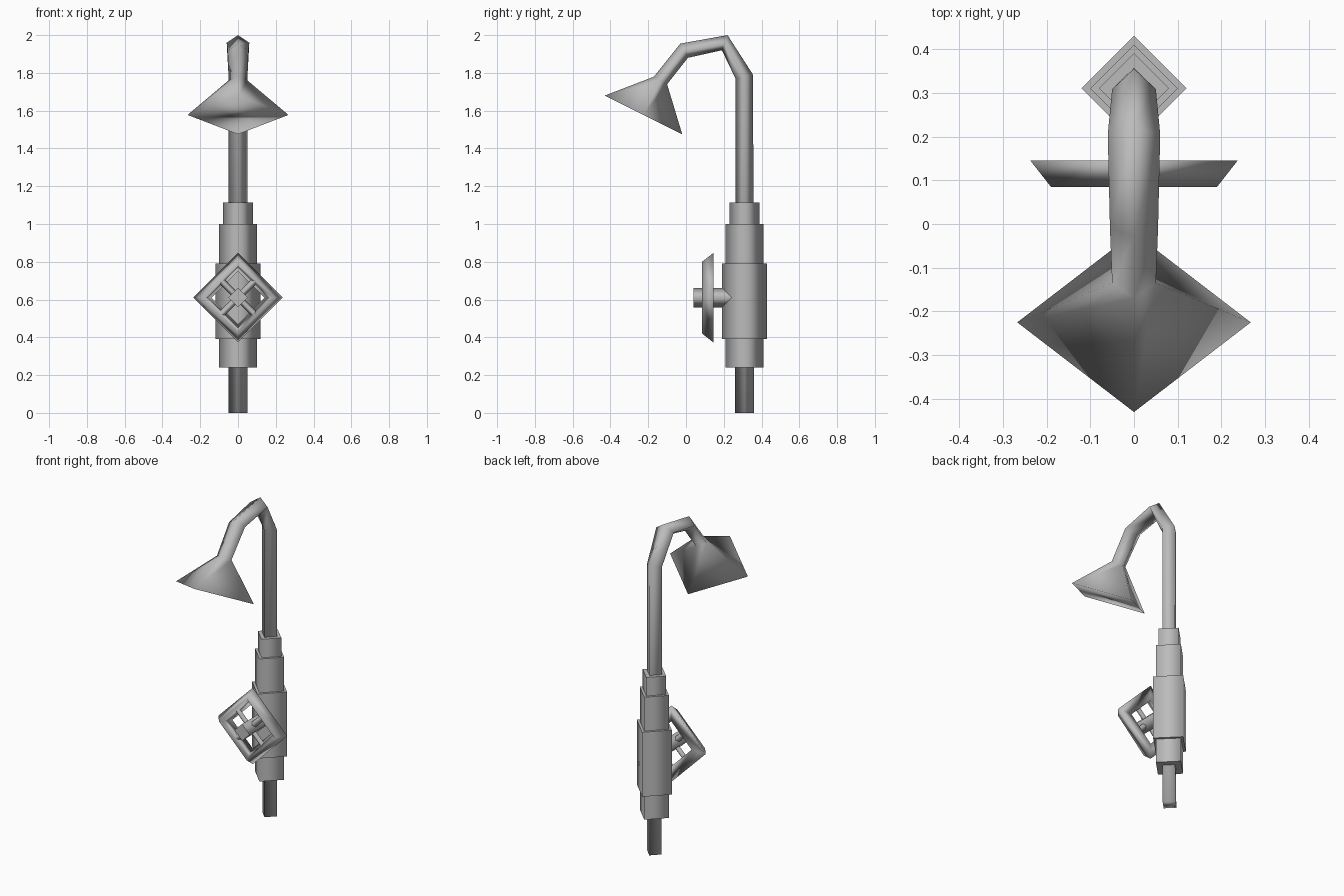
import bpy, bmesh, math
from mathutils import Vector

cube = bpy.data.objects.get("Cube")
if cube:
    bpy.data.objects.remove(cube, do_unlink=True)

metal = bpy.data.materials.new("grey_metal")
metal.use_nodes = True
GREY = (0.5, 0.5, 0.5, 1)
metal.diffuse_color = GREY
metal.node_tree.nodes["Principled BSDF"].inputs["Base Color"].default_value = GREY

POST_Y, WHEEL_Z = 0.31, 0.61


def loft(name, rings, closed=False, crisp_caps=True):
    """Bridge equal rings of points; cap the ends unless the rings form a loop."""
    bm = bmesh.new()
    loops = [[bm.verts.new(p) for p in ring] for ring in rings]
    n = len(loops[0])
    pairs = list(zip(loops, loops[1:]))
    if closed:
        pairs.append((loops[-1], loops[0]))
    for a, b in pairs:
        for i in range(n):
            j = (i + 1) % n
            bm.faces.new((a[i], a[j], b[j], b[i])).smooth = True
    if not closed:
        for end in (loops[0], loops[-1]):
            cap = bm.faces.new(end)
            cap.smooth = not crisp_caps
            for edge in cap.edges:
                edge.smooth = not crisp_caps
    bmesh.ops.recalc_face_normals(bm, faces=bm.faces)
    mesh = bpy.data.meshes.new(name)
    bm.to_mesh(mesh)
    bm.free()
    mesh.materials.append(metal)
    obj = bpy.data.objects.new(name, mesh)
    bpy.context.collection.objects.link(obj)
    return obj


def diamond(centre, u, v):
    c, u, v = Vector(centre), Vector(u), Vector(v)
    return [c + u, c + v, c - u, c - v]


def side_ring(outer, inner, half):
    """Diamond across the centre plane, from its outer and inner (y, z) corners."""
    o, i = Vector((0, *outer)), Vector((0, *inner))
    return diamond((o + i) / 2, (half, 0, 0), (o - i) / 2)


# Post, bent arm and flared head in one sweep
loft("post_arm_and_shower_head", [
    side_ring((0.36, 0), (0.26, 0), 0.05),
    side_ring((0.355, 1.79), (0.262, 1.77), 0.05),
    side_ring((0.22, 2.0), (0.19, 1.92), 0.06),
    side_ring((-0.03, 1.955), (0.01, 1.88), 0.055),
    side_ring((-0.17, 1.78), (-0.1, 1.74), 0.05),
    side_ring((-0.43, 1.68), (-0.02, 1.475), 0.267),
], crisp_caps=False)

# Stepped sleeves around the post
for name, low, high, r in (("top_sleeve", 0.9, 1.115, 0.08),
                           ("long_sleeve", 0.24, 1.0, 0.1),
                           ("valve_body", 0.39, 0.79, 0.12)):
    loft(name, [diamond((0, POST_Y, z), (r, 0, 0), (0, r, 0)) for z in (low, high)])

# Valve wheel: triangular rim, axle and four spokes
loft("wheel_rim", [diamond((0, y, WHEEL_Z), (r, 0, 0), (0, 0, r))
                   for r, y in ((0.237, 0.145), (0.19, 0.085), (0.14, 0.145))], closed=True)
loft("wheel_axle", [diamond((0, y, WHEEL_Z), (0.052, 0, 0), (0, 0, 0.052))
                    for y in (0.04, POST_Y)])
for k in range(4):
    a = math.radians(45 + 90 * k)
    along = Vector((math.cos(a), 0, math.sin(a)))
    across = Vector((-math.sin(a), 0, math.cos(a))) * 0.018
    hub = Vector((0, 0.12, WHEEL_Z))
    loft(f"wheel_spoke_{k + 1}", [diamond(hub + along * d, across, (0, 0.018, 0))
                                  for d in (0.02, 0.125)])
